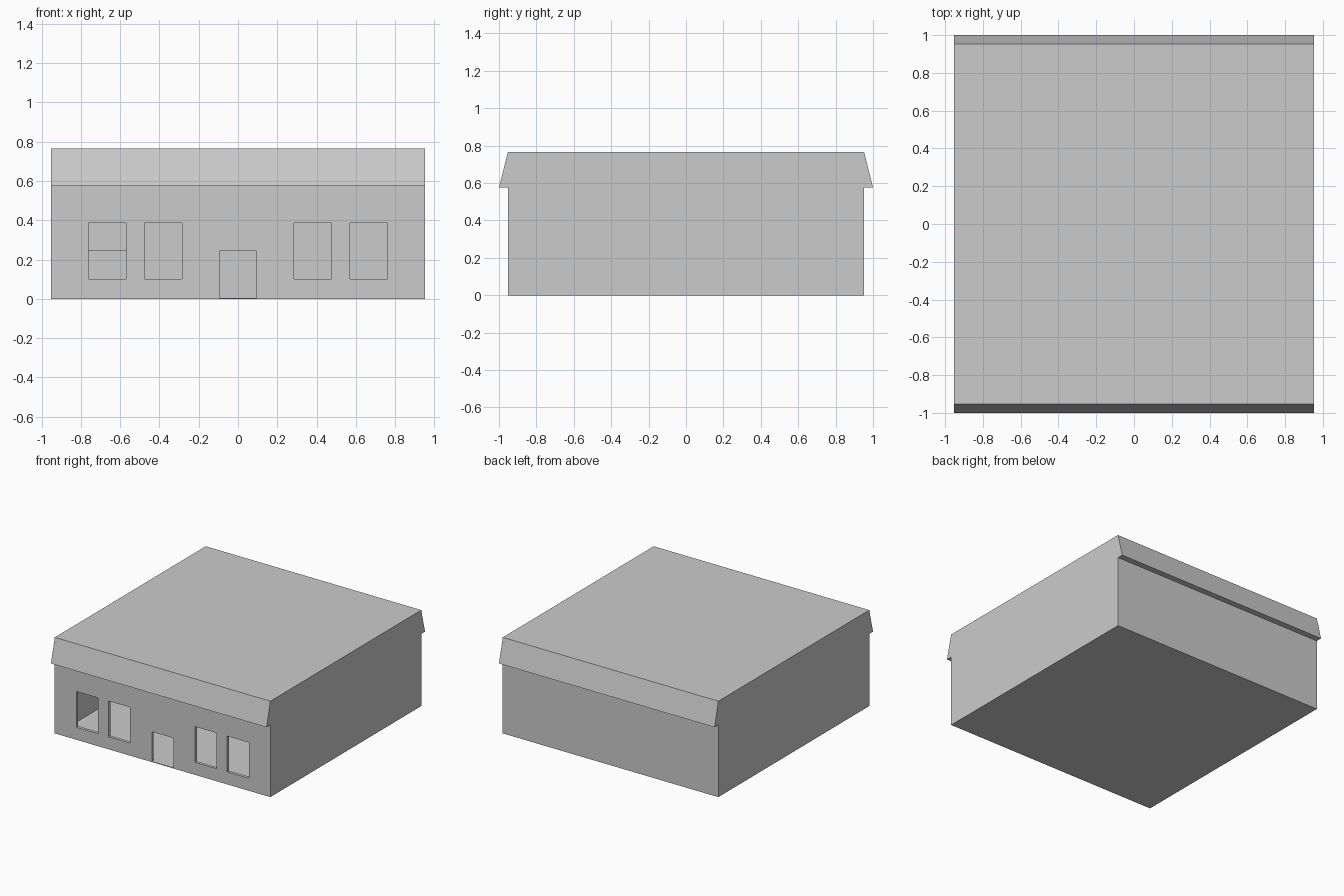
import bpy, bmesh

if "Cube" in bpy.data.objects:
    bpy.data.objects.remove(bpy.data.objects["Cube"])

U = 1 / 21          # building module
WALL = 0.5 * U      # wall thickness
FLOOR = 0.1 * U     # floor slab thickness
HALF = 20 * U       # half width and half depth of the walls


def make_object(name, bm):
    bmesh.ops.recalc_face_normals(bm, faces=bm.faces)
    mesh = bpy.data.meshes.new(name)
    bm.to_mesh(mesh)
    bm.free()
    obj = bpy.data.objects.new(name, mesh)
    bpy.context.collection.objects.link(obj)
    return obj


def box(name, lo, hi):
    bm = bmesh.new()
    bmesh.ops.create_cube(bm, size=1)
    for v in bm.verts:
        v.co = [(a + b) / 2 + c * (b - a) for a, b, c in zip(lo, hi, v.co)]
    return make_object(name, bm)


def cut(obj, cutter):
    cutter.hide_render = True
    cutter.hide_set(True)
    mod = obj.modifiers.new(cutter.name, 'BOOLEAN')
    mod.operation = 'DIFFERENCE'
    mod.solver = 'EXACT'
    mod.object = cutter


# Shell: side profile with sloped overhanging roof edges, extruded across the width
half_profile = [(HALF, 0), (HALF, 12 * U + FLOOR), (21 * U, 12 * U + FLOOR),
                (HALF, 16 * U + FLOOR)]
profile = half_profile + [(-y, z) for y, z in reversed(half_profile)]
bm = bmesh.new()
side = bm.faces.new([bm.verts.new((-HALF, y, z)) for y, z in profile])
ext = bmesh.ops.extrude_face_region(bm, geom=[side], use_keep_orig=True)
bmesh.ops.translate(bm, vec=(2 * HALF, 0, 0),
                    verts=[g for g in ext["geom"] if isinstance(g, bmesh.types.BMVert)])
building = make_object("building_shell", bm)

# Hollow interior
inner = HALF - WALL
cut(building, box("interior_cutter", (-inner, -inner, FLOOR), (inner, inner, 12 * U)))

# Front door and four windows
y0, y1 = -HALF - 0.05, -HALF + WALL + 0.02
cut(building, box("door_cutter", (-2 * U, y0, FLOOR), (2 * U, y1, 5 * U + FLOOR)))
for i, x in enumerate((-16, -10, 6, 12)):
    cut(building, box(f"window_cutter_{i}", (x * U, y0, 2 * U + FLOOR),
                      ((x + 4) * U, y1, 8 * U + FLOOR)))

# Interior partition with a doorway lined up with the left window
partition = box("partition_wall", (-inner, 8 * U, FLOOR), (inner, 8 * U + WALL, 12 * U))
cut(partition, box("inner_door_cutter", (-16 * U, 7 * U, -0.05),
                   (-12 * U, 10 * U, 5 * U + FLOOR)))
